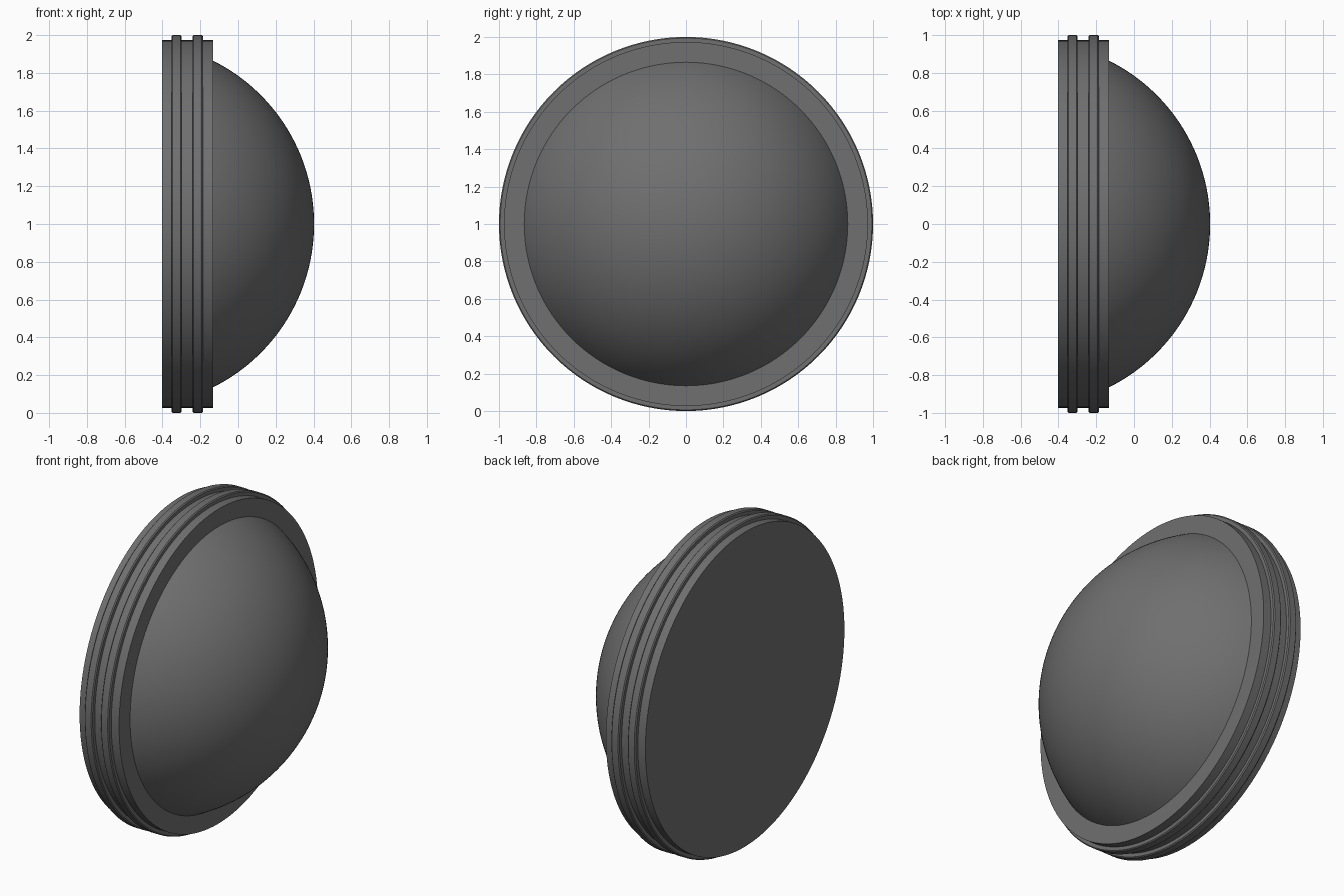
import bpy, bmesh, math

if "Cube" in bpy.data.objects:
    bpy.data.objects.remove(bpy.data.objects["Cube"])

SEG = 128
grey = bpy.data.materials.new("dark_grey")
grey.diffuse_color = (0.16, 0.16, 0.16, 1)
grey.use_nodes = True
grey.node_tree.nodes["Principled BSDF"].inputs["Base Color"].default_value = grey.diffuse_color


def lathe(name, profile):
    """Revolve (x, radius) points about the x axis at height z = 1."""
    bm = bmesh.new()
    rings = []
    for x, r in profile:
        if r < 1e-6:
            rings.append([bm.verts.new((x, 0, 1))] * SEG)
        else:
            rings.append([bm.verts.new((x, r * math.cos(2 * math.pi * i / SEG),
                                        1 + r * math.sin(2 * math.pi * i / SEG)))
                          for i in range(SEG)])
    for a, b in zip(rings, rings[1:]):
        for i in range(SEG):
            j = (i + 1) % SEG
            bm.faces.new(list(dict.fromkeys((a[i], a[j], b[j], b[i]))))
    bmesh.ops.recalc_face_normals(bm, faces=bm.faces)
    mesh = bpy.data.meshes.new(name)
    bm.to_mesh(mesh)
    bm.free()
    mesh.materials.append(grey)
    ob = bpy.data.objects.new(name, mesh)
    bpy.context.collection.objects.link(ob)
    bpy.ops.object.select_all(action='DESELECT')
    ob.select_set(True)
    bpy.context.view_layer.objects.active = ob
    bpy.ops.object.shade_smooth_by_angle(angle=math.radians(30))
    return ob


BACK, FRONT, APEX = -0.403, -0.133, 0.403
BODY_R, DOME_R, RIDGE_R = 0.973, 0.865, 1.0

# Base drum with two raised ridges and a front lip around the dome
c = 0.006
profile = [(BACK, 0), (BACK, BODY_R)]
for x0, x1 in ((-0.352, -0.299), (-0.241, -0.186)):
    profile += [(x0, BODY_R), (x0, RIDGE_R - c), (x0 + c, RIDGE_R),
                (x1 - c, RIDGE_R), (x1, RIDGE_R - c), (x1, BODY_R)]
profile += [(FRONT, BODY_R), (FRONT, DOME_R)]
lathe("ridged_base", profile)

# Domed lens: spherical cap
h = APEX - FRONT
R = (DOME_R ** 2 + h ** 2) / (2 * h)
end = math.asin(DOME_R / R)
N = 40
lathe("dome", [(APEX - R + R * math.cos(end * (1 - k / N)),
                R * math.sin(end * (1 - k / N))) for k in range(N + 1)])
